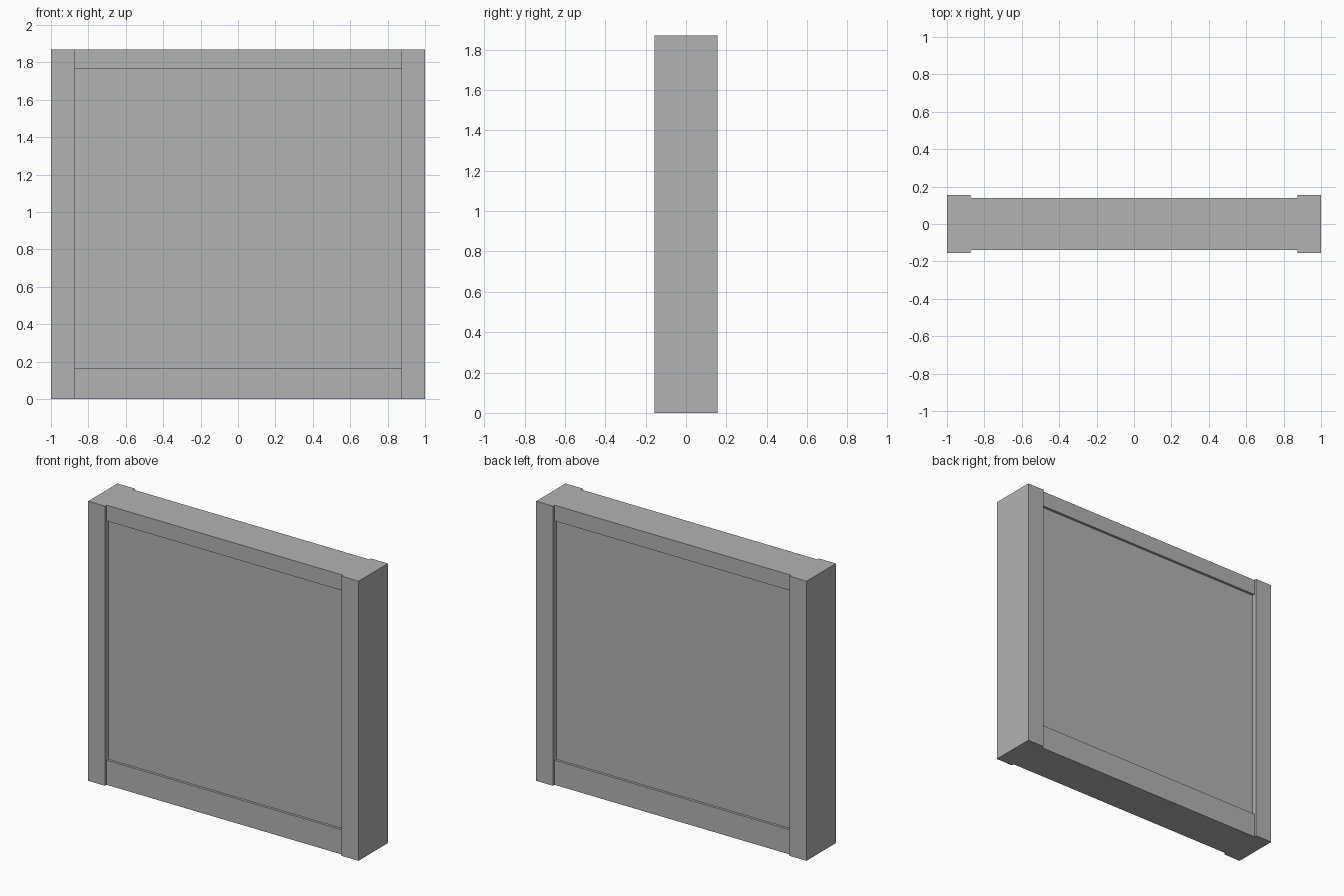
import bpy

if "Cube" in bpy.data.objects:
    bpy.data.objects.remove(bpy.data.objects["Cube"])

# One flat grey for the whole wall section
grey = bpy.data.materials.new("plain grey")
grey.diffuse_color = (0.45, 0.45, 0.45, 1.0)
grey.use_nodes = True
grey.node_tree.nodes["Principled BSDF"].inputs["Base Color"].default_value = grey.diffuse_color

HEIGHT = 1.87
INNER = 0.875        # inner edge of the posts
RAIL_LOW = 0.165     # top of the bottom rail
RAIL_HIGH = 1.765    # underside of the top rail


def box(name, x0, x1, half_depth, z0, z1):
    """Box between the given x and z limits, centred on y = 0."""
    bpy.ops.mesh.primitive_cube_add(size=1, location=((x0 + x1) / 2, 0, (z0 + z1) / 2))
    obj = bpy.context.object
    obj.name = name
    obj.scale = (x1 - x0, 2 * half_depth, z1 - z0)
    bpy.ops.object.transform_apply(location=False, rotation=False, scale=True)
    obj.data.materials.append(grey)
    return obj


# End posts
box("left_post", -1.0, -INNER, 0.155, 0, HEIGHT)
box("right_post", INNER, 1.0, 0.155, 0, HEIGHT)

# Rails, slightly set back from the posts
box("bottom_rail", -INNER, INNER, 0.138, 0, RAIL_LOW)
box("top_rail", -INNER, INNER, 0.138, RAIL_HIGH, HEIGHT)

# Recessed centre panel
box("centre_panel", -INNER, INNER, 0.121, RAIL_LOW, RAIL_HIGH)
